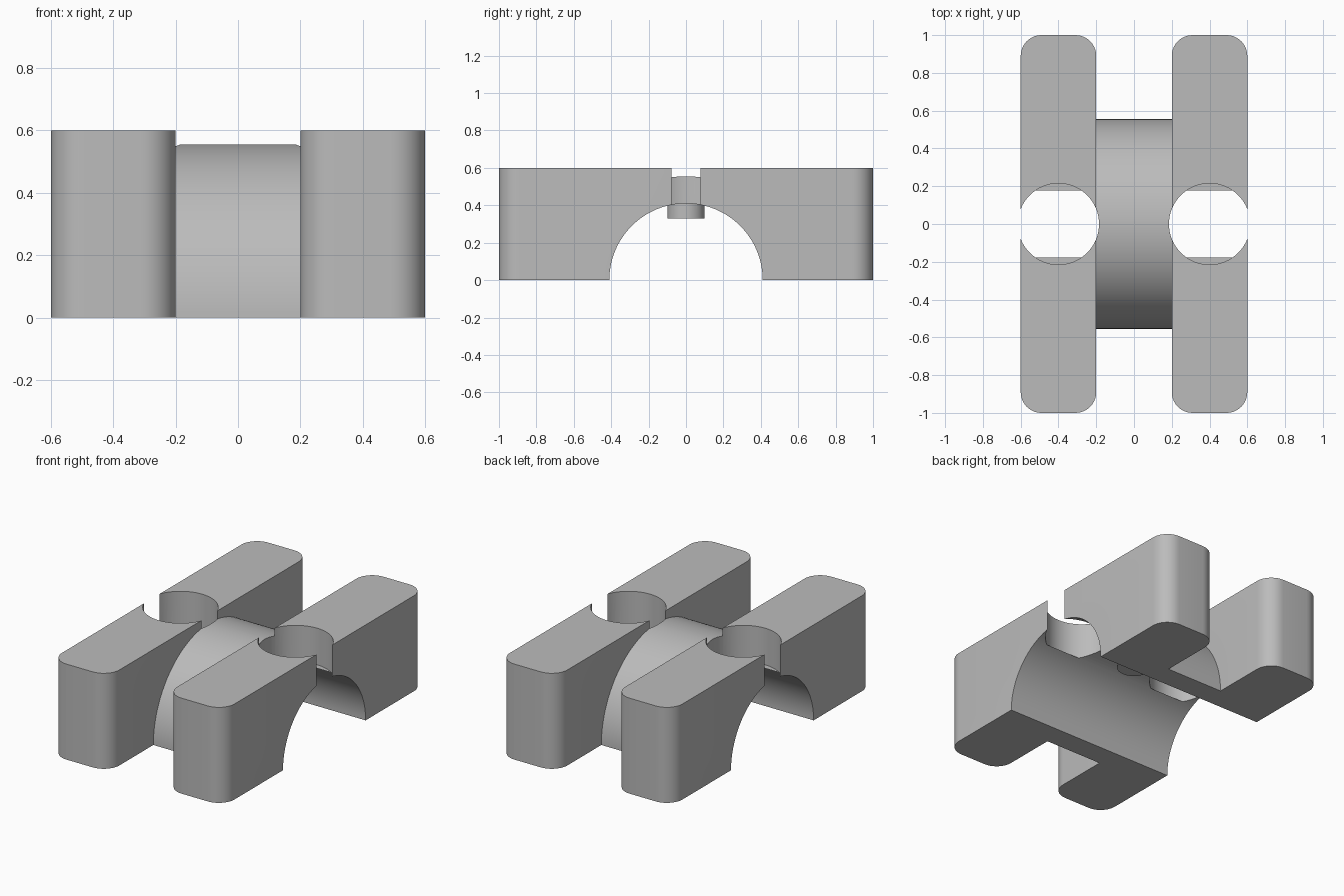
import bpy, bmesh, math
from mathutils import Matrix

if "Cube" in bpy.data.objects:
    bpy.data.objects.remove(bpy.data.objects["Cube"], do_unlink=True)

GREY = (0.5, 0.5, 0.5, 1)
HOLE_X, HOLE_R, HOLE_FLOOR = 0.4, 0.215, 0.37
OUTER_R, INNER_R = 0.555, 0.41

grey = bpy.data.materials.new("plain grey")
grey.use_nodes = True
grey.diffuse_color = GREY
grey.node_tree.nodes["Principled BSDF"].inputs["Base Color"].default_value = GREY


def prism(name, outline, low, high, turn=None):
    """Extrude a closed outline along z, optionally turned afterwards."""
    bm = bmesh.new()
    face = bm.faces.new([bm.verts.new((x, y, low)) for x, y in outline])
    top = bmesh.ops.extrude_face_region(bm, geom=[face])["geom"]
    verts = [v for v in top if isinstance(v, bmesh.types.BMVert)]
    bmesh.ops.translate(bm, verts=verts, vec=(0, 0, high - low))
    if turn:
        bmesh.ops.transform(bm, matrix=turn, verts=bm.verts)
    bmesh.ops.recalc_face_normals(bm, faces=bm.faces)
    mesh = bpy.data.meshes.new(name)
    bm.to_mesh(mesh)
    bm.free()
    mesh.materials.append(grey)
    obj = bpy.data.objects.new(name, mesh)
    bpy.context.collection.objects.link(obj)
    return obj


def arc(cx, cy, r, start, end, steps):
    angles = [math.radians(start + (end - start) * i / steps) for i in range(steps + 1)]
    return [(cx + r * math.cos(a), cy + r * math.sin(a)) for a in angles]


def circle(cx, cy, r, steps=64):
    return arc(cx, cy, r, 0, 360, steps)[:-1]


def rounded_rectangle(cx, half_x, half_y, r):
    points = []
    for i, (sx, sy) in enumerate([(1, 1), (-1, 1), (-1, -1), (1, -1)]):
        points += arc(cx + sx * (half_x - r), sy * (half_y - r), r, 90 * i, 90 * i + 90, 10)
    return points


def combine(body, other, operation):
    mod = body.modifiers.new(operation, "BOOLEAN")
    mod.operation, mod.object, mod.solver = operation, other, "EXACT"
    bpy.context.view_layer.objects.active = body
    bpy.ops.object.modifier_apply(modifier=mod.name)
    bpy.data.objects.remove(other, do_unlink=True)


# Maps an outline in (y, z) extruded along x
ALONG_X = Matrix(((0, 0, 1, 0), (1, 0, 0, 0), (0, 1, 0, 0), (0, 0, 0, 1)))

# Bridge between the rails, with its ends buried in them
body = prism("arched_bracket", arc(0, 0, OUTER_R, 0, 180, 96), -0.3, 0.3, ALONG_X)

# Two side rails with rounded upright corners
for side in (-1, 1):
    rail = prism("rail", rounded_rectangle(side * HOLE_X, 0.2, 1, 0.11), 0, 0.6)
    combine(body, rail, "UNION")

# Bore along the whole width
combine(body, prism("bore", circle(0, 0, INNER_R, 128), -1, 1, ALONG_X), "DIFFERENCE")

# Flat-bottomed round pockets that break into the bore
for side in (-1, 1):
    pocket = prism("pocket", circle(side * HOLE_X, 0, HOLE_R), HOLE_FLOOR, 0.8)
    combine(body, pocket, "DIFFERENCE")

# Locating pin under the crown of the arch
combine(body, prism("pin", circle(0, 0, 0.1, 48), 0.33, 0.48), "UNION")

bpy.ops.object.select_all(action="DESELECT")
body.select_set(True)
bpy.context.view_layer.objects.active = body
bpy.ops.object.shade_smooth_by_angle(angle=math.radians(30))
